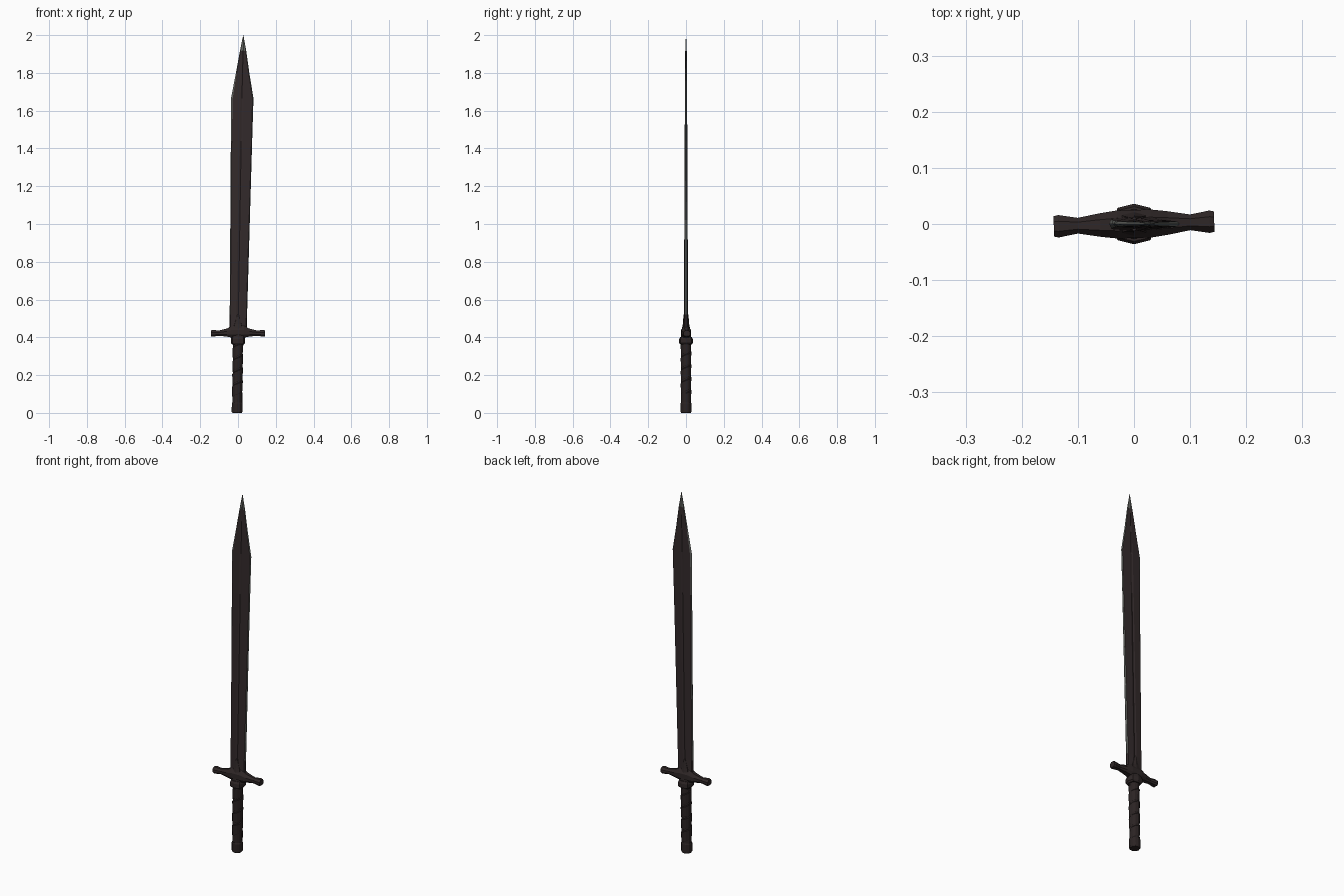
import bpy, bmesh, math

if "Cube" in bpy.data.objects:
    bpy.data.objects.remove(bpy.data.objects["Cube"])


def material(name, rgb):
    m = bpy.data.materials.new(name)
    m.diffuse_color = (*rgb, 1)
    m.use_nodes = True
    m.node_tree.nodes["Principled BSDF"].inputs["Base Color"].default_value = m.diffuse_color
    return m


STEEL = material("dark steel", (0.033, 0.023, 0.024))
EDGE = material("bare sharpened steel", (0.12, 0.125, 0.115))
GUARD = material("dark iron", (0.028, 0.020, 0.020))
GRIP = material("dark leather", (0.024, 0.017, 0.017))


def finish(name, bm, mats):
    bmesh.ops.remove_doubles(bm, verts=bm.verts, dist=1e-5)
    bmesh.ops.recalc_face_normals(bm, faces=bm.faces)
    me = bpy.data.meshes.new(name)
    bm.to_mesh(me)
    bm.free()
    for m in mats:
        me.materials.append(m)
    ob = bpy.data.objects.new(name, me)
    bpy.context.collection.objects.link(ob)
    return ob


def loft(name, rings, mats, rule=None):
    """Skin closed rings of points; rule(strip, segment) gives a material index."""
    bm = bmesh.new()
    vs = [[bm.verts.new(p) for p in r] for r in rings]
    n = len(rings[0])
    for s in range(len(rings) - 1):
        for i in range(n):
            j = (i + 1) % n
            f = bm.faces.new((vs[s][i], vs[s][j], vs[s + 1][j], vs[s + 1][i]))
            if rule:
                f.material_index = rule(s, i)
    bm.faces.new(vs[0])
    bm.faces.new(vs[-1])
    return finish(name, bm, mats)


# Blade: z, left x, right x, centre x, half thickness, fuller half width, left/right bevel
stations = [
    (0.41, -0.044, 0.046, 0.000, 0.013, 0.010, 0.004, 0.004),
    (0.52, -0.044, 0.048, 0.002, 0.011, 0.010, 0.004, 0.004),
    (1.44, -0.038, 0.075, 0.017, 0.007, 0.009, 0.005, 0.004),
    (1.665, -0.037, 0.082, 0.021, 0.006, 0.008, 0.009, 0.005),
    (1.80, -0.011, 0.060, 0.024, 0.005, 0.004, 0.004, 0.004),
    (1.915, 0.010, 0.044, 0.027, 0.004, 0.002, 0.003, 0.003),
    (2.00, 0.0275, 0.0285, 0.028, 0.0004, 0.0001, 0.0003, 0.0003),
]
rings = []
for z, xl, xr, c, t, f, bl, br in stations:
    front = [(xr, 0), (xr - br, 0.75 * t), (c + f, t), (c, 0.65 * t),
             (c - f, t), (xl + bl, 0.75 * t), (xl, 0)]
    back = [(x, -y) for x, y in front[-2:0:-1]]
    rings.append([(x, y, z) for x, y in front + back])
loft("blade", rings, [STEEL, EDGE],
     lambda s, i: 1 if s == 5 or (s > 0 and i in (0, 5, 6, 11)) else 0)

# Crossguard: chamfered sections swept along x, flared at the ends
half = [(0.030, 0.025, 0.398, 0.462), (0.060, 0.021, 0.404, 0.446),
        (0.100, 0.014, 0.408, 0.436), (0.135, 0.020, 0.404, 0.439),
        (0.143, 0.018, 0.406, 0.437)]
profile = [(-x, h, a, b) for x, h, a, b in half[::-1]] + half
rings = []
for x, h, a, b in profile:
    m, d = (a + b) / 2, (b - a) / 4
    rings.append([(x, y, z) for y, z in (
        (h, m - d), (h, m + d * 0.6), (h * 0.45, b), (-h * 0.45, b),
        (-h, m + d * 0.6), (-h, m - d), (-h * 0.6, a), (h * 0.6, a))])
guard = loft("crossguard", rings, [GUARD])
guard.rotation_euler.z = 0.03


def oct_ring(rx, ry, z, cx=0.0, k=0.8):
    return [(cx + rx * a, ry * b, z) for a, b in (
        (1, 0), (k, k), (0, 1), (-k, k), (-1, 0), (-k, -k), (0, -1), (k, -k))]


# Tapered block that clasps the blade above the guard
loft("blade_clasp", [oct_ring(0.036, 0.027, 0.395), oct_ring(0.034, 0.024, 0.43),
                     oct_ring(0.022, 0.017, 0.47), oct_ring(0.004, 0.013, 0.52)], [GUARD])

# Collar under the guard
loft("collar", [oct_ring(0.031, 0.031, 0.362), oct_ring(0.037, 0.036, 0.370),
                oct_ring(0.037, 0.036, 0.390), oct_ring(0.032, 0.031, 0.402)], [GUARD])


# Grip core and pommel cap, leaning slightly to the left at the bottom
def lean(z):
    return -0.005 + 0.0135 * z


def round_ring(r, z, n=12):
    return [(lean(z) + r * math.cos(2 * math.pi * i / n),
             r * math.sin(2 * math.pi * i / n), z) for i in range(n)]


loft("grip_core", [round_ring(0.0255, 0.03), round_ring(0.0255, 0.375)], [GRIP])
loft("pommel_cap", [round_ring(0.025, 0.0), round_ring(0.0285, 0.006),
                    round_ring(0.0285, 0.050), round_ring(0.026, 0.056)], [GRIP])

# Leather strap wound around the grip as a helix
PITCH, N, TURNS = 0.068, 12, 4
rings = []
for i in range(N * TURNS + 1):
    a = 2 * math.pi * i / N
    z0 = 0.045 + PITCH * i / N
    ring = []
    for dz, r in ((0, 0.024), (0.004, 0.0265), (0.058, 0.0285), (0.064, 0.024)):
        z = min(z0 + dz, 0.368)
        ring.append((lean(z) + r * math.cos(a), r * math.sin(a), z))
    rings.append(ring)
loft("grip_strap", rings, [GRIP])
